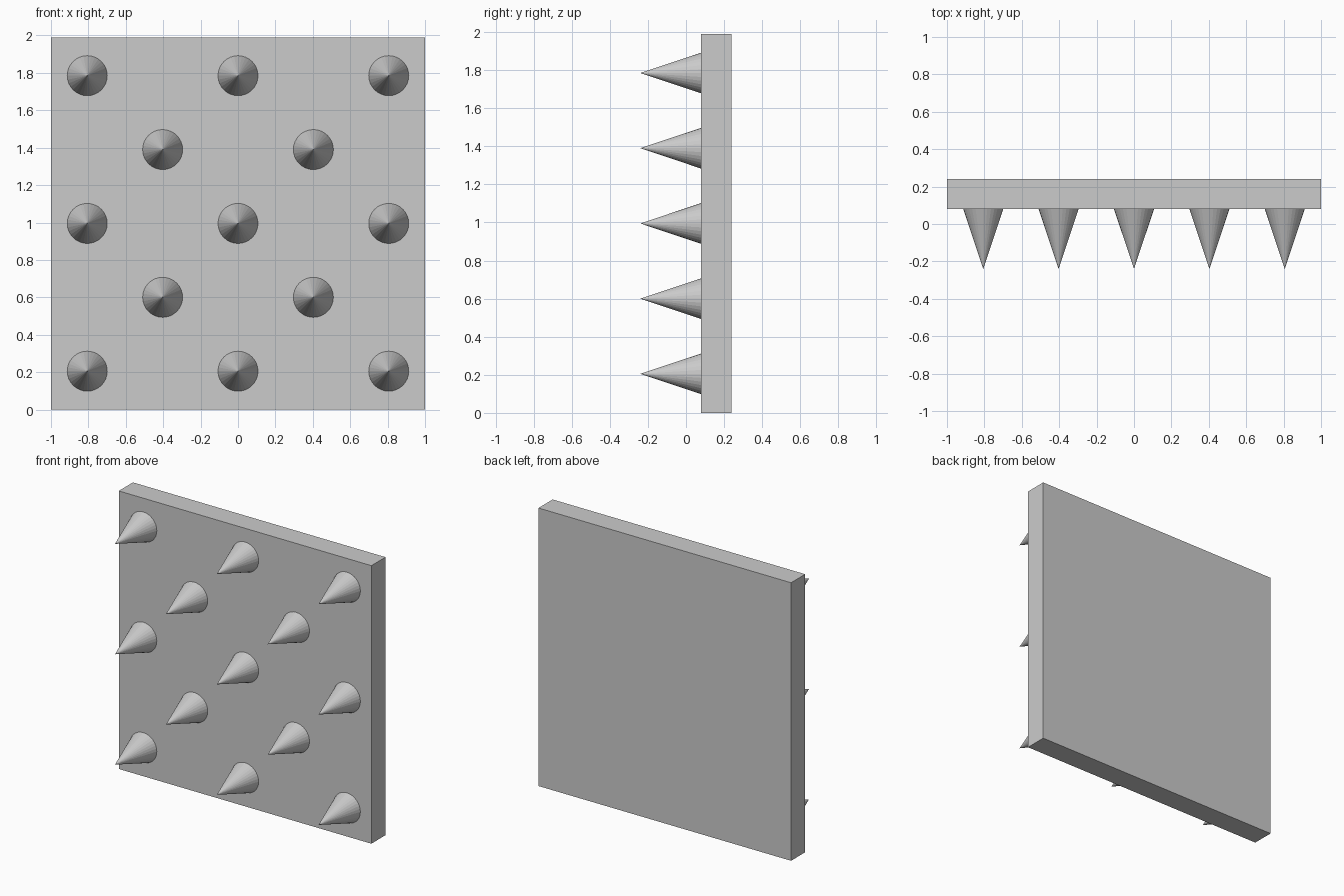
import bpy
from math import radians

if "Cube" in bpy.data.objects:
    bpy.data.objects.remove(bpy.data.objects["Cube"])

HEIGHT = 1.99
FRONT_Y, BACK_Y, TIP_Y = 0.08, 0.24, -0.24
STEP_X, STEP_Z = 0.403, 0.395

# Backing plate
bpy.ops.mesh.primitive_cube_add(size=1, location=(0, (FRONT_Y + BACK_Y) / 2, HEIGHT / 2))
plate = bpy.context.object
plate.name = "wall_plate"
plate.scale = (2, BACK_Y - FRONT_Y, HEIGHT)
bpy.ops.object.transform_apply(location=False, rotation=False, scale=True)


def add_spike(x, z):
    """Faceted cone pointing forward, its base flush with the plate."""
    bpy.ops.mesh.primitive_cone_add(
        vertices=32, radius1=0.107, radius2=0, depth=FRONT_Y - TIP_Y,
        location=(x, (FRONT_Y + TIP_Y) / 2, z), rotation=(radians(90), 0, 0))
    bpy.context.object.name = "spike"


# Staggered rows of spikes: 3, 2, 3, 2, 3
for row in range(-2, 3):
    columns = (-2, 0, 2) if row % 2 == 0 else (-1, 1)
    for col in columns:
        add_spike(col * STEP_X, HEIGHT / 2 + row * STEP_Z)
